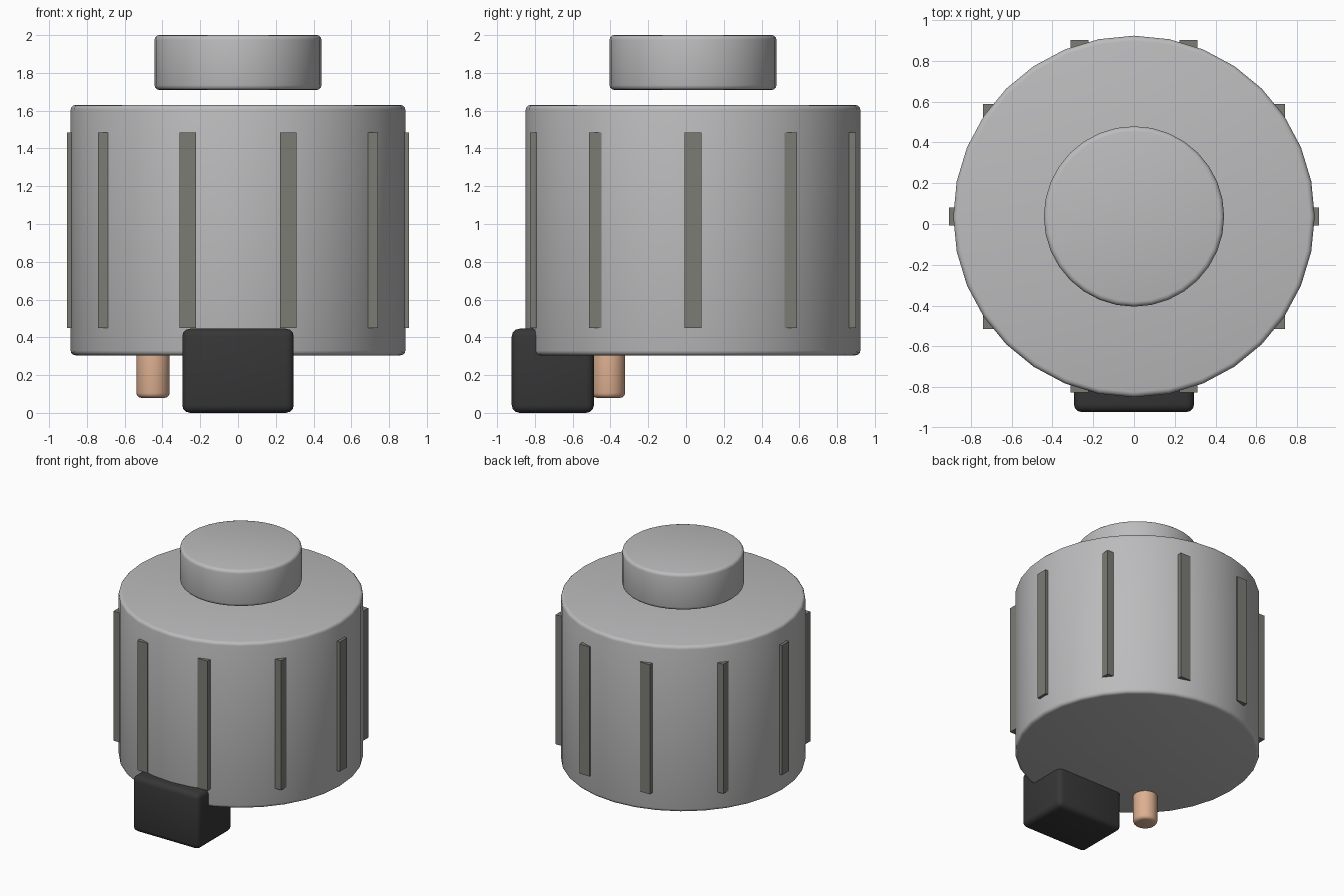
import bpy
import math

if "Cube" in bpy.data.objects:
    bpy.data.objects.remove(bpy.data.objects["Cube"], do_unlink=True)

AXIS_Y = 0.037  # centre of the round body


def make_material(name, color):
    mat = bpy.data.materials.new(name)
    mat.use_nodes = True
    mat.diffuse_color = (*color, 1)
    mat.node_tree.nodes["Principled BSDF"].inputs["Base Color"].default_value = (*color, 1)
    return mat


def finish(name, mat, bevel=0, segments=3):
    obj = bpy.context.object
    obj.name = name
    obj.data.materials.append(mat)
    if bevel:
        mod = obj.modifiers.new("rounded_edges", "BEVEL")
        mod.width = bevel
        mod.segments = segments
        mod.limit_method = "ANGLE"
        mod.angle_limit = math.radians(40)
        bpy.ops.object.modifier_apply(modifier=mod.name)
        bpy.ops.object.shade_smooth_by_angle(angle=math.radians(35))
    return obj


def cylinder(name, mat, x, y, radius, bottom, top, bevel):
    bpy.ops.mesh.primitive_cylinder_add(
        vertices=32, radius=radius, depth=top - bottom,
        location=(x, y, (bottom + top) / 2))
    return finish(name, mat, bevel)


def box(name, mat, center, size, bevel=0):
    bpy.ops.mesh.primitive_cube_add(size=1, location=center)
    bpy.context.object.scale = size
    bpy.ops.object.transform_apply(location=False, rotation=False, scale=True)
    return finish(name, mat, bevel)


metal = make_material("light grey metal", (0.5, 0.5, 0.51))
rib_grey = make_material("dark warm grey", (0.2, 0.2, 0.18))
black = make_material("black plastic", (0.037, 0.037, 0.037))
copper = make_material("copper", (0.72, 0.43, 0.28))

# Round housing and the cap hovering above it
cylinder("housing", metal, 0, AXIS_Y, 0.886, 0.305, 1.63, 0.025)
cylinder("top_cap", metal, 0, AXIS_Y, 0.442, 1.71, 2.0, 0.025)

# Ten square ribs around the housing, all aligned with the axes
RIBS = 10
for i in range(RIBS):
    a = math.tau * i / RIBS
    box(f"rib_{i + 1}", rib_grey,
        (0.862 * math.cos(a), AXIS_Y + 0.862 * math.sin(a), 0.967),
        (0.088, 0.088, 1.035))

# Connector block under the front edge and the pin beside it
box("connector_block", black, (0, -0.705, 0.223), (0.59, 0.435, 0.445), 0.04)
cylinder("contact_pin", copper, -0.45, -0.41, 0.088, 0.08, 0.4, 0.025)
